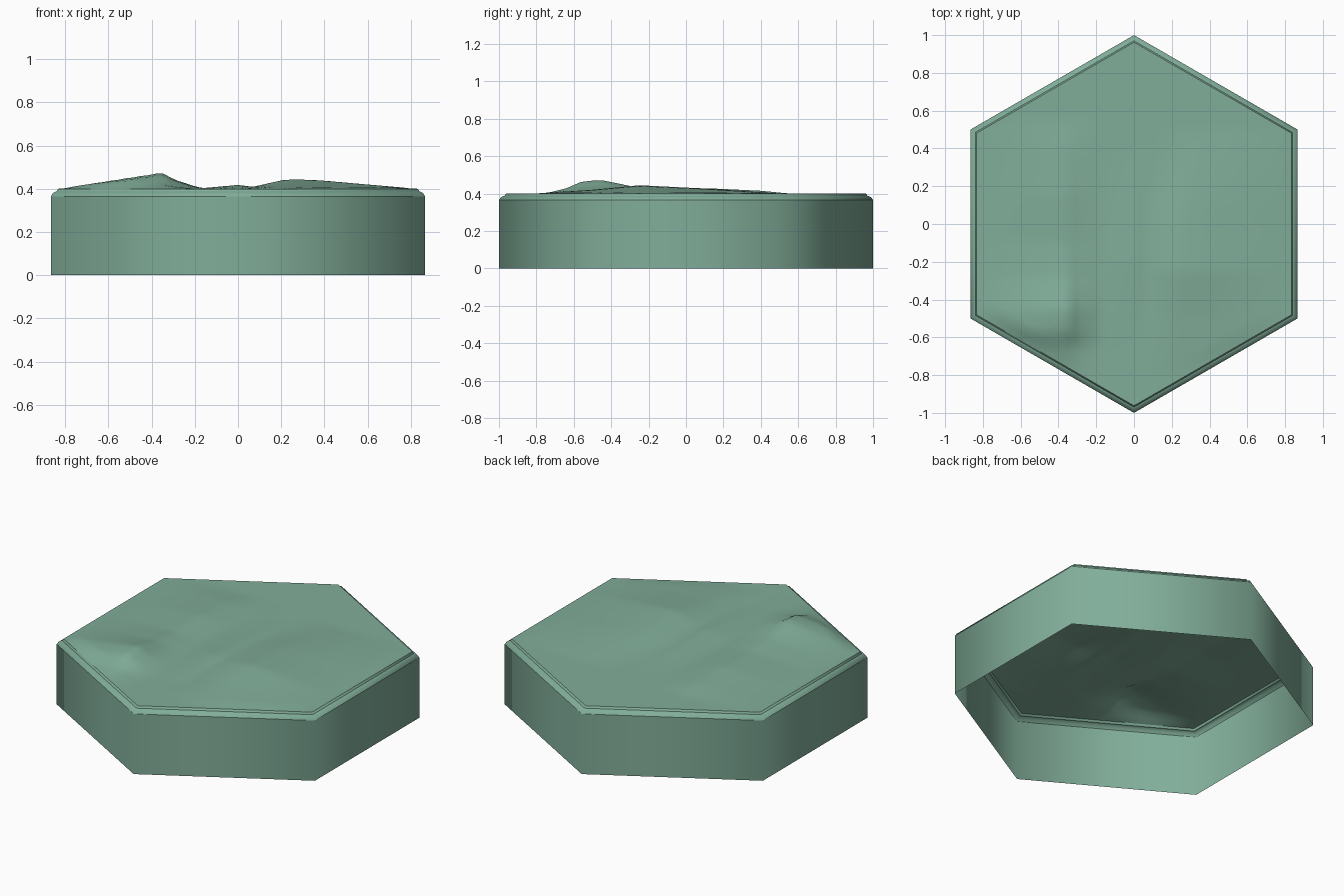
import bpy, bmesh
from math import sin, cos, pi

cube = bpy.data.objects.get("Cube")
if cube:
    bpy.data.objects.remove(cube, do_unlink=True)

green = bpy.data.materials.new("sage_green")
green.use_nodes = True
green.diffuse_color = (0.22, 0.42, 0.32, 1)
green.node_tree.nodes["Principled BSDF"].inputs["Base Color"].default_value = green.diffuse_color

TOP, TOP_RADIUS = 0.40, 0.962


def hex_ring(bm, radius, z):
    angles = [pi / 6 + k * pi / 3 for k in range(6)]
    return [bm.verts.new((radius * cos(a), radius * sin(a), z)) for a in angles]


def finish(bm, name):
    bmesh.ops.recalc_face_normals(bm, faces=bm.faces)
    for face in bm.faces:
        face.smooth = True
    mesh = bpy.data.meshes.new(name)
    bm.to_mesh(mesh)
    bm.free()
    mesh.materials.append(green)
    obj = bpy.data.objects.new(name, mesh)
    bpy.context.collection.objects.link(obj)
    return obj


def ramp(t, points):
    """Piecewise linear curve through (position, value) points."""
    for (a, va), (b, vb) in zip(points, points[1:]):
        if a <= t <= b:
            return va + (vb - va) * (t - a) / (b - a)
    return 0.0


# Ridge shapes: gentle outer slopes and steep sides facing the valley
LEFT_X = [(-0.83, 0), (-0.35, 1), (-0.3, 0.6), (-0.18, 0.07), (0, 0)]
LEFT_Y = [(-0.85, 0), (-0.66, 0.27), (-0.56, 0.85), (-0.46, 1),
          (-0.28, 0.5), (-0.1, 0.3), (0.15, 0.36), (0.4, 0.2), (0.55, 0)]
RIGHT_X = [(0.03, 0), (0.2, 0.88), (0.26, 1), (0.38, 0.88), (0.83, 0)]
RIGHT_Y = [(-0.8, 0), (-0.5, 0.45), (-0.25, 1), (0.1, 0.6), (0.5, 0)]
MID_X = [(-0.2, 0), (0, 1), (0.15, 0)]
MID_Y = [(-0.6, 0), (-0.2, 1), (0.4, 0)]


def relief(x, y):
    # Fade to flat at the rim
    apothem = max(abs(x), abs(x) / 2 + abs(y) * cos(pi / 6))
    fade = min(1, max(0, (0.833 - apothem) / 0.06))
    skew = x - 0.2 * max(y, 0)
    left = 0.075 * ramp(x, LEFT_X) * ramp(y, LEFT_Y)
    right = 0.045 * ramp(skew, RIGHT_X) * ramp(y, RIGHT_Y)
    middle = 0.018 * ramp(x, MID_X) * ramp(y, MID_Y)
    return fade * max(left, right, middle)


# Open-bottomed hexagonal wall with a stepped, bevelled rim
bm = bmesh.new()
profile = [(1, 0), (1, 0.365), (0.99, 0.38), (0.975, 0.387),
           (0.97, 0.388), (TOP_RADIUS, TOP)]
rings = [hex_ring(bm, r, z) for r, z in profile]
for low, high in zip(rings, rings[1:]):
    for k in range(6):
        n = (k + 1) % 6
        bm.faces.new((low[k], low[n], high[n], high[k]))
for ring in (rings[1], rings[3], rings[4]):
    for k in range(6):
        bm.edges.get((ring[k], ring[(k + 1) % 6])).smooth = False
finish(bm, "tile_wall")

# Rolling ground surface
bm = bmesh.new()
centre = bm.verts.new((0, 0, TOP))
rim = hex_ring(bm, TOP_RADIUS, TOP)
for k in range(6):
    bm.faces.new((centre, rim[k], rim[(k + 1) % 6]))
bmesh.ops.subdivide_edges(bm, edges=bm.edges[:], cuts=23, use_grid_fill=True)
bmesh.ops.triangulate(bm, faces=bm.faces[:])
for v in bm.verts:
    v.co.z = TOP + relief(v.co.x, v.co.y)
finish(bm, "ground_surface")
